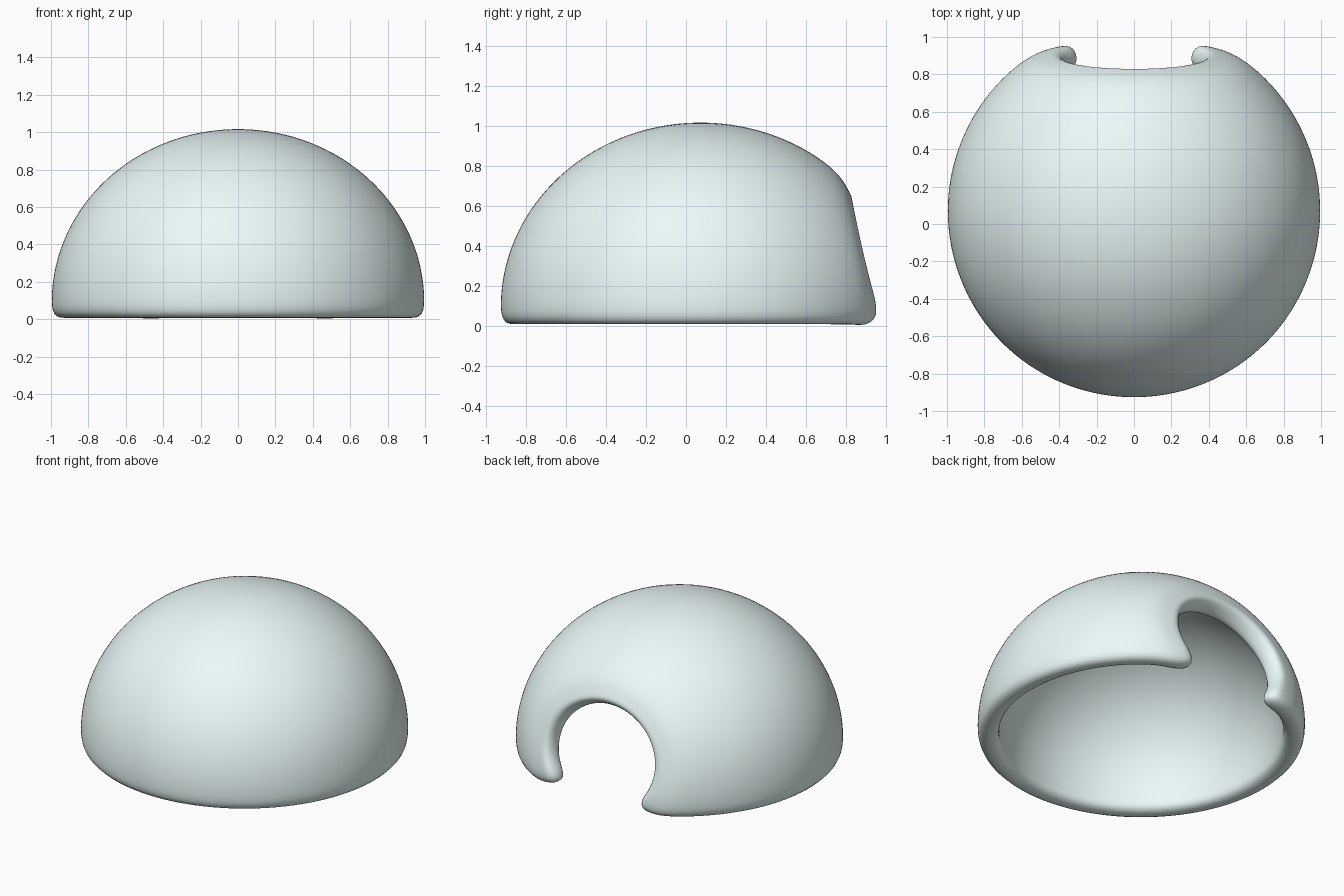
import bpy, bmesh, math
from mathutils import Vector

if "Cube" in bpy.data.objects:
    bpy.data.objects.remove(bpy.data.objects["Cube"])

CY, CZ, H = 0.07, 0.10, 0.926      # dome centre and height above its widest line
WALL = 0.13
NU, NV = 20, 18                    # grid: door-to-front rows, side-to-side columns
DOOR_W, DOOR_H, DOOR_Z = 0.39, 0.335, 0.29
A0 = math.radians(-34.5)           # where the arch meets the foot
RIM = math.pi / 2


def to_plane(x, z):
    """Point of the dome's back surface -> flat polar map."""
    a = math.acos(max(0, (z - CZ) / H))
    az = math.asin(x / math.sin(a))
    return Vector((math.sin(az), math.cos(az))) * a


def to_dome(p):
    """Flat polar map -> dome surface."""
    a = p.length
    if a < 1e-6:
        return Vector((0, CY, CZ + H))
    d = p / a
    return Vector((d.x * math.sin(a), CY + d.y * math.sin(a), CZ + H * math.cos(a)))


# the four borders of the shell: door arch, front rim, two side rims
def arch(v):
    t = math.pi - A0 + (2 * A0 - math.pi) * v
    return to_plane(DOOR_W * math.cos(t), DOOR_Z + DOOR_H * math.sin(t))


def rim(deg):
    t = math.radians(deg)
    return Vector((math.sin(t), math.cos(t))) * RIM


TIP = arch(1)
TIP_AZ = math.degrees(math.atan2(TIP.x, TIP.y))


def side(u, s):
    p = TIP if u == 0 else rim(TIP_AZ + (135 - TIP_AZ) * u)
    return Vector((p.x * s, p.y))


def front(v):
    return rim(225 - 90 * v)


def patch(u, v):
    L, R, A, F = side(u, -1), side(u, 1), arch(v), front(v)
    corners = ((1-u) * ((1-v) * side(0, -1) + v * side(0, 1))
               + u * ((1-v) * side(1, -1) + v * side(1, 1)))
    return (1-u) * A + u * F + (1-v) * L + v * R - corners


# dome shell with keyhole doorway
bm = bmesh.new()
grid = [[bm.verts.new(to_dome(patch(i / NU, j / NV))) for j in range(NV + 1)]
        for i in range(NU + 1)]
for i in range(NU):
    for j in range(NV):
        bm.faces.new((grid[i][j], grid[i+1][j], grid[i+1][j+1], grid[i][j+1]))

# foot: one more band of faces below the rim
edge = ([grid[i][0] for i in range(NU)] + grid[NU][:]
        + [grid[i][NV] for i in range(NU - 1, -1, -1)])
foot = []
for v in edge:
    x, y = v.co.x * 0.99, CY + (v.co.y - CY) * 0.99
    foot.append(bm.verts.new((x, y, -0.003)))
for k in (0, -1):                  # door ends, a little raised
    foot[k].co = (math.copysign(0.30, foot[k].co.x), CY + 0.94, 0.025)
for k in range(len(edge) - 1):
    bm.faces.new((edge[k], foot[k], foot[k + 1], edge[k + 1]))

# the surface dips gently towards the doorway
jamb = [v.co.copy() for v in grid[0]] + [foot[0].co.copy(), foot[-1].co.copy()]
for v in bm.verts:
    d = min((v.co - q).length for q in jamb)
    v.co.y -= 0.05 * math.exp(-(d / 0.13) ** 2)

bm.normal_update()
if sum(f.normal.z for f in bm.faces) < 0:
    bmesh.ops.reverse_faces(bm, faces=bm.faces)
for f in bm.faces:
    f.smooth = True
mesh = bpy.data.meshes.new("dome_shelter")
bm.to_mesh(mesh)
bm.free()
dome = bpy.data.objects.new("dome_shelter", mesh)
bpy.context.collection.objects.link(dome)

# pale ice colour
ice = bpy.data.materials.new("pale_ice")
ice.diffuse_color = (0.83, 0.955, 0.95, 1)
ice.use_nodes = True
ice.node_tree.nodes["Principled BSDF"].inputs["Base Color"].default_value = ice.diffuse_color
mesh.materials.append(ice)

# wall thickness, then soft rounded edges
solid = dome.modifiers.new("wall", 'SOLIDIFY')
solid.thickness = WALL
solid.offset = -1
sub = dome.modifiers.new("soften", 'SUBSURF')
sub.levels = sub.render_levels = 2
